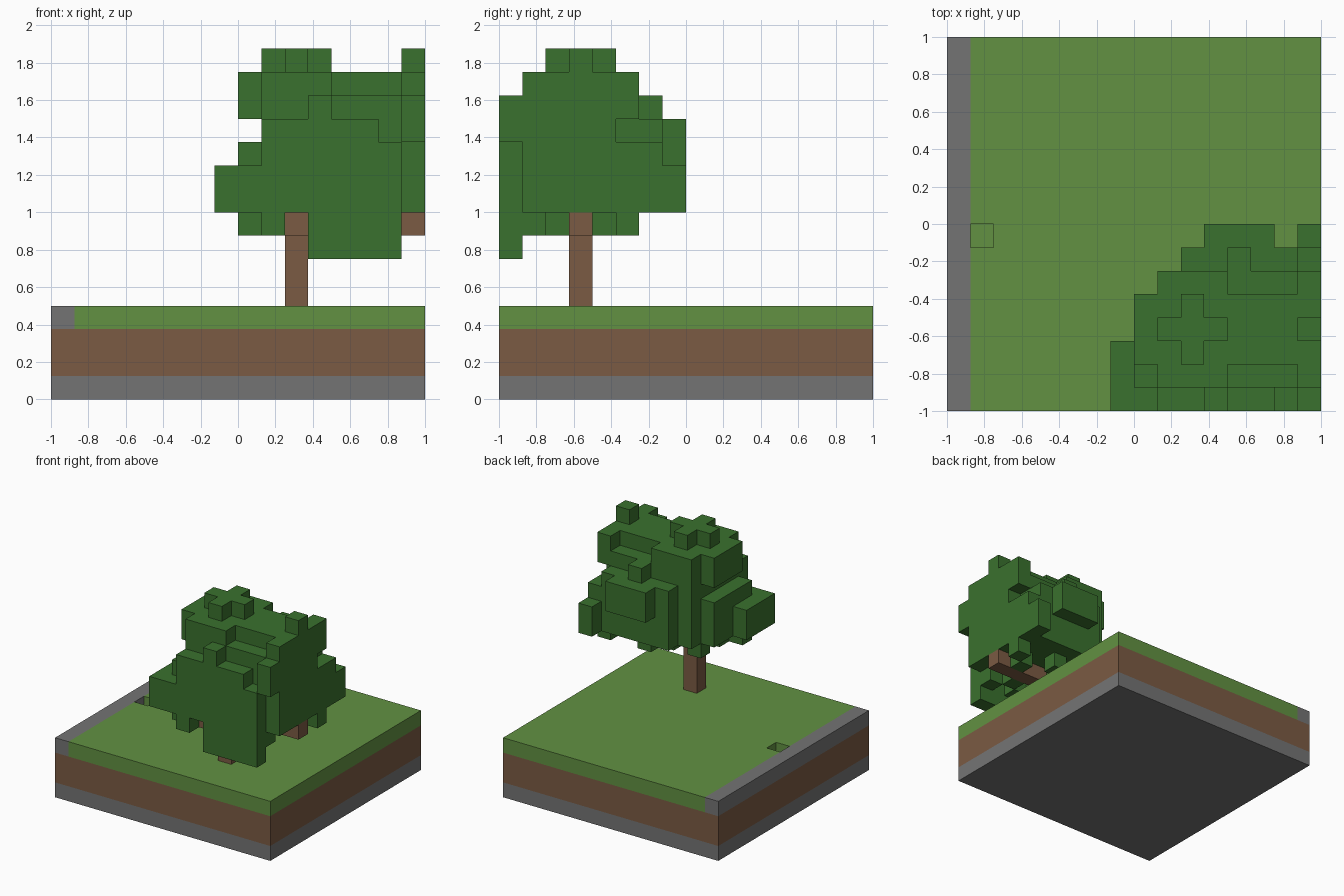
import bpy
import bmesh
from mathutils import Vector

SIZE = 0.125  # edge of one block
ORIGIN = Vector((-1, -1, 0))

cube = bpy.data.objects.get("Cube")
if cube:
    bpy.data.objects.remove(cube)


def linear(value):
    value /= 255
    return value / 12.92 if value <= 0.04045 else ((value + 0.055) / 1.055) ** 2.4


def make_material(name, *rgb):
    colour = [linear(c) for c in rgb] + [1]
    mat = bpy.data.materials.new(name)
    mat.use_nodes = True
    mat.diffuse_color = colour
    shader = mat.node_tree.nodes["Principled BSDF"]
    shader.inputs["Base Color"].default_value = colour
    shader.inputs["Roughness"].default_value = 1
    return mat


stone = make_material("stone grey", 116, 116, 116)
brown = make_material("earth brown", 123, 91, 67)
grass = make_material("grass green", 98, 145, 66)
leaf = make_material("leaf green", 58, 113, 46)

blocks = {}  # grid cell -> name of the part that owns it


def fill(part, xs, ys, zs):
    """Fill an inclusive range of cells; a single number means one cell."""
    spans = [(s, s) if isinstance(s, int) else s for s in (xs, ys, zs)]
    rx, ry, rz = [range(a, b + 1) for a, b in spans]
    for x in rx:
        for y in ry:
            for z in rz:
                blocks[x, y, z] = part


def build(part, mat):
    """Make one mesh from the exposed sides of a part's blocks."""
    bm = bmesh.new()
    for cell, owner in blocks.items():
        if owner != part:
            continue
        centre = Vector(cell) + Vector((0.5, 0.5, 0.5))
        for axis in range(3):
            for sign in (-1, 1):
                normal = Vector((0, 0, 0))
                normal[axis] = sign
                beside = tuple(int(c + n) for c, n in zip(cell, normal))
                if beside in blocks:
                    continue
                u = Vector((0, 0, 0))
                u[(axis + 1) % 3] = 0.5
                v = normal.cross(u)
                middle = centre + normal / 2
                corners = (middle - u - v, middle + u - v, middle + u + v, middle - u + v)
                bm.faces.new([bm.verts.new(ORIGIN + c * SIZE) for c in corners])
    bmesh.ops.remove_doubles(bm, verts=bm.verts, dist=SIZE / 100)
    mesh = bpy.data.meshes.new(part)
    bm.to_mesh(mesh)
    bm.free()
    mesh.materials.append(mat)
    bpy.context.collection.objects.link(bpy.data.objects.new(part, mesh))


# Ground layers, with a stone kerb and a small hole in the turf
ALL = (0, 15)
fill("bedrock", ALL, ALL, 0)
fill("soil", ALL, ALL, (1, 2))
fill("turf", ALL, ALL, 3)
fill("kerb", 0, ALL, 3)
del blocks[1, 7, 3]
fill("turf", 1, 7, 2)

# Lower crown: wide tiers that step in towards the back
LOW = (8, 9)
fill("crown", (7, 14), 0, LOW)
fill("crown", (7, 15), (1, 2), LOW)
fill("crown", (8, 15), (3, 4), LOW)
fill("crown", (9, 15), 5, LOW)
fill("crown", (10, 15), 6, LOW)
fill("crown", 15, 7, LOW)

# Middle crown
fill("crown", (9, 14), 0, 10)
fill("crown", (8, 15), (1, 4), 10)
fill("crown", (9, 15), 5, 10)
fill("crown", (10, 15), 6, 10)
fill("crown", (9, 13), 0, 11)
fill("crown", (9, 15), (1, 4), 11)
fill("crown", (9, 14), 5, 11)
fill("crown", (10, 14), 6, 11)
fill("crown", (11, 13), 7, (10, 11))
fill("crown", 15, 0, (11, 12))

# Upper crown
fill("crown", (9, 15), (1, 5), 12)
fill("crown", 11, 0, 12)
fill("crown", 12, 6, 12)
fill("crown", 8, (2, 4), (12, 13))
fill("crown", (9, 11), (1, 5), 13)
fill("crown", (12, 14), (2, 4), 13)
fill("crown", 15, (1, 5), 13)

# Cross-shaped tip and corner tuft
fill("crown", (9, 11), 3, 14)
fill("crown", 10, (2, 4), 14)
fill("crown", 15, 3, 14)

# Hanging leaves below the crown
fill("crown", (11, 14), 0, (6, 7))
for x, y in ((9, 0), (8, 1), (9, 2), (12, 1), (14, 1), (11, 2), (13, 2),
             (9, 4), (11, 4), (14, 4), (12, 5), (15, 5)):
    fill("crown", x, y, 7)

# Trunk with one branch to the side and one to the front
fill("trunk", 10, 3, (4, 9))
fill("trunk", (10, 15), 3, 7)
fill("trunk", 10, (1, 3), 7)

for part, mat in (("bedrock", stone), ("kerb", stone), ("soil", brown),
                  ("turf", grass), ("trunk", brown), ("crown", leaf)):
    build(part, mat)
